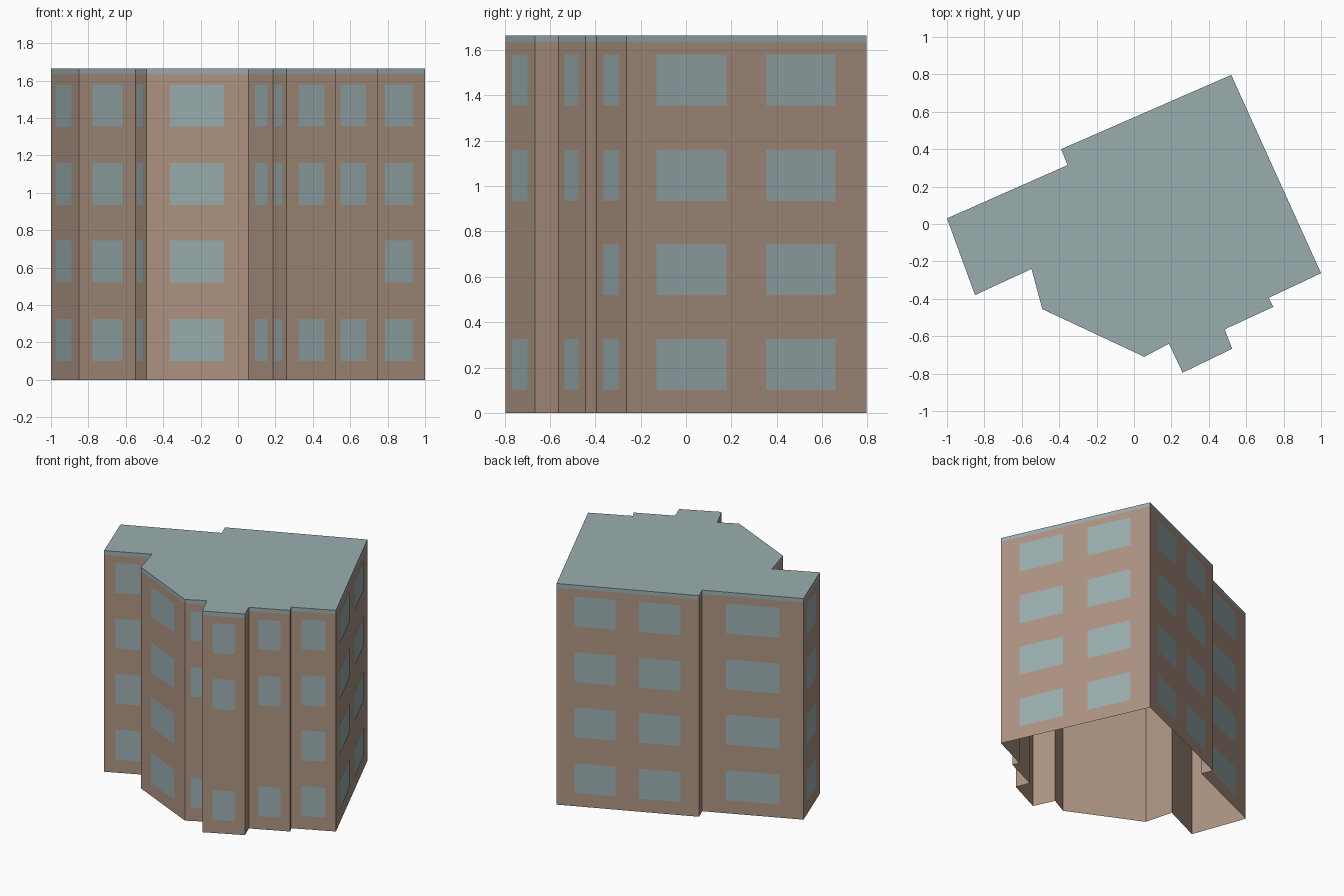
import bpy
from mathutils import Vector

cube = bpy.data.objects.get("Cube")
if cube:
    bpy.data.objects.remove(cube, do_unlink=True)


def material(name, rgb):
    m = bpy.data.materials.new(name)
    m.use_nodes = True
    m.diffuse_color = (*rgb, 1)
    m.node_tree.nodes["Principled BSDF"].inputs["Base Color"].default_value = (*rgb, 1)
    return m


def add_mesh(name, verts, faces, mat):
    me = bpy.data.meshes.new(name)
    me.from_pydata(verts, [], faces)
    me.materials.append(mat)
    ob = bpy.data.objects.new(name, me)
    bpy.context.collection.objects.link(ob)
    return ob


wall_mat = material("brown_wall", (0.42, 0.295, 0.223))
teal_mat = material("grey_teal", (0.323, 0.42, 0.43))

EAVES, TOP = 1.635, 1.665
FLOORS = [0.10, 0.52, 0.935, 1.355]
WINDOW_HEIGHT = 0.225
ALL, NO_FIRST = (0, 1, 2, 3), (0, 2, 3)
ONE, TWO, NARROW = [(0.235, 0.765)], [(0.125, 0.415), (0.58, 0.87)], [(0.2, 0.74)]

# Footprint corners, counter-clockwise; each with the windows of the wall that starts there
walls = [
    ((-1.0, 0.03), NARROW, ALL),
    ((-0.85, -0.38), ONE, ALL),
    ((-0.548, -0.24), [(0.13, 0.74)], ALL),
    ((-0.49, -0.455), ONE, ALL),
    ((0.055, -0.71), [(0.26, 0.78)], NO_FIRST),
    ((0.187, -0.64), [(0.15, 0.71)], NO_FIRST),
    ((0.26, -0.795), ONE, NO_FIRST),
    ((0.525, -0.667), [], ()),
    ((0.485, -0.563), ONE, NO_FIRST),
    ((0.745, -0.443), [], ()),
    ((0.72, -0.395), ONE, ALL),
    ((1.0, -0.263), TWO, ALL),
    ((0.52, 0.797), TWO, ALL),
    ((-0.39, 0.40), [], ()),
    ((-0.355, 0.315), ONE, ALL),
]
outline = [Vector(w[0]) for w in walls]
n = len(outline)


def ring_faces():
    return [(i, (i + 1) % n, (i + 1) % n + n, i + n) for i in range(n)]


def rings(z0, z1):
    return [(p.x, p.y, z) for z in (z0, z1) for p in outline]


# Wall shell, open underneath
add_mesh("walls", rings(0, EAVES), ring_faces(), wall_mat)

# Flat roof with its edge band
add_mesh("roof", rings(EAVES, TOP), ring_faces() + [tuple(range(n, 2 * n))], teal_mat)

# Window panes just proud of the walls
verts, faces = [], []
for i, (_, spans, floors) in enumerate(walls):
    a, b = outline[i], outline[(i + 1) % n]
    d = (b - a).normalized()
    out = Vector((d.y, -d.x)) * 0.002
    for s, e in spans:
        p, q = a.lerp(b, s) + out, a.lerp(b, e) + out
        for f in floors:
            z0 = FLOORS[f]
            z1 = z0 + WINDOW_HEIGHT
            k = len(verts)
            verts += [(p.x, p.y, z0), (q.x, q.y, z0), (q.x, q.y, z1), (p.x, p.y, z1)]
            faces.append((k, k + 1, k + 2, k + 3))
add_mesh("windows", verts, faces, teal_mat)
